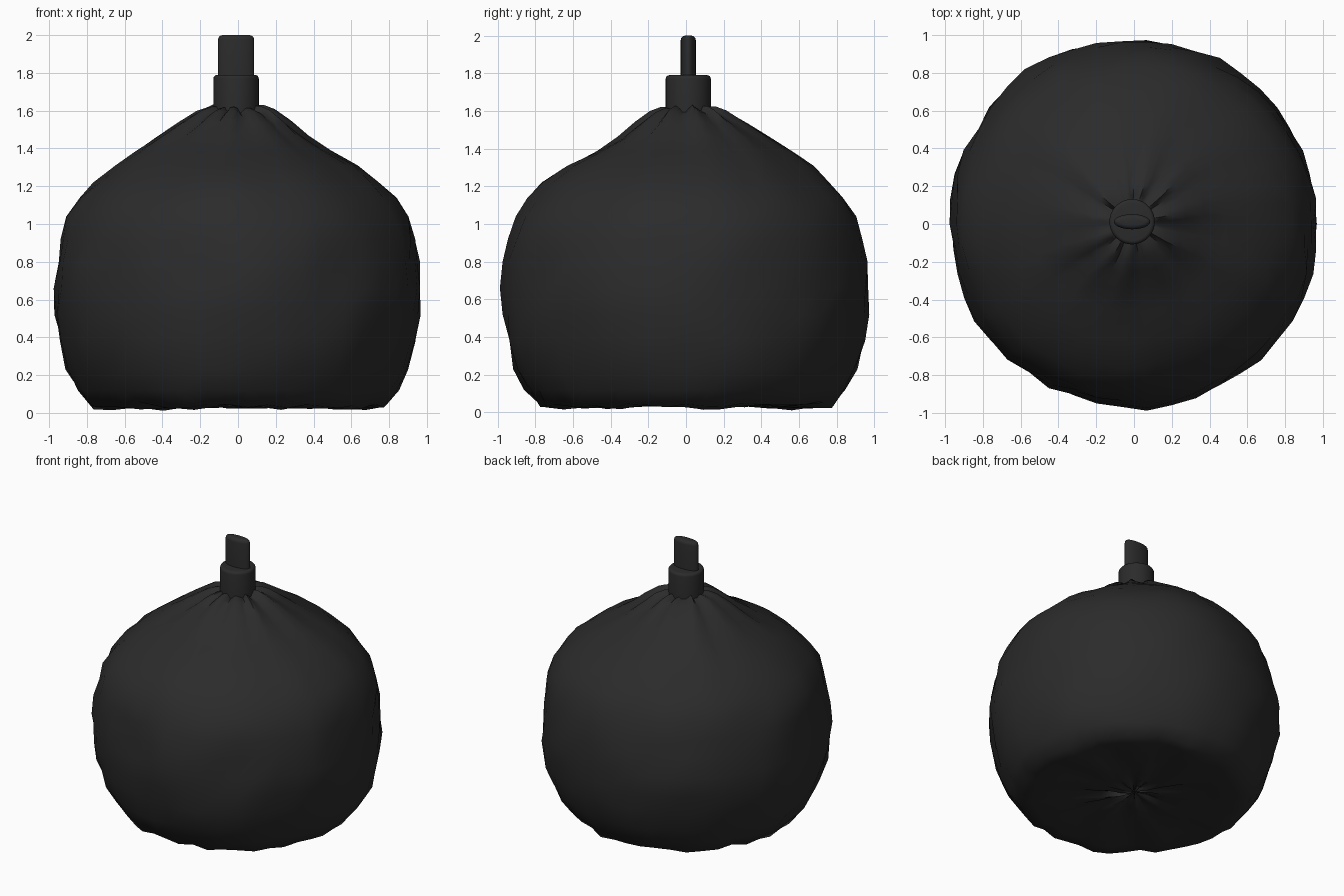
import bpy, bmesh, math
from mathutils import Vector, noise

cube = bpy.data.objects.get("Cube")
if cube:
    bpy.data.objects.remove(cube)

black = bpy.data.materials.new("matte black plastic")
black.use_nodes = True
colour = (0.024, 0.024, 0.024, 1)
black.diffuse_color = colour
bsdf = black.node_tree.nodes["Principled BSDF"]
bsdf.inputs["Base Color"].default_value = colour
bsdf.inputs["Roughness"].default_value = 0.8


def loft(name, rings, point, count, angle):
    """Skin closed rings, where point(ring, angle) gives each position."""
    bm = bmesh.new()
    loops = [[bm.verts.new(point(ring, math.tau * i / count)) for i in range(count)]
             for ring in rings]
    for low, high in zip(loops, loops[1:]):
        for i in range(count):
            j = (i + 1) % count
            bm.faces.new((low[i], low[j], high[j], high[i]))
    bm.faces.new(loops[0])
    bm.faces.new(loops[-1])
    bmesh.ops.recalc_face_normals(bm, faces=bm.faces)
    mesh = bpy.data.meshes.new(name)
    bm.to_mesh(mesh)
    bm.free()
    mesh.materials.append(black)
    obj = bpy.data.objects.new(name, mesh)
    bpy.context.collection.objects.link(obj)
    bpy.ops.object.select_all(action="DESELECT")
    obj.select_set(True)
    bpy.context.view_layer.objects.active = obj
    bpy.ops.object.shade_smooth_by_angle(angle=math.radians(angle))


# Sack outline as radius and height, from the gathered base to the neck
sack_profile = [
    (0.02, 0.07), (0.1, 0.06), (0.22, 0.05), (0.38, 0.042), (0.54, 0.034),
    (0.68, 0.028), (0.78, 0.035), (0.845, 0.12), (0.905, 0.23), (0.944, 0.38),
    (0.968, 0.52), (0.973, 0.66), (0.958, 0.8), (0.936, 0.92), (0.9, 1.04),
    (0.835, 1.14), (0.755, 1.22), (0.645, 1.31), (0.52, 1.385), (0.4, 1.46),
    (0.29, 1.535), (0.2, 1.59), (0.14, 1.61), (0.1, 1.61)]

NECK = Vector((-0.01, 0.012, 0))


def sack_point(ring, a):
    r, z = ring
    direction = Vector((math.cos(a), math.sin(a), 0))
    # Soft dents and smaller crumples over the whole skin
    bump = 0.016 * noise.noise(direction * 2.4 + Vector((0, 0, z * 2.4)))
    bump += 0.026 * noise.noise(direction * 7 + Vector((4, 2, z * 7)))
    # Pleats that fan out from the neck
    pleat = noise.noise(direction * 4.5 + Vector((9, 3, 0))) + 0.5 * math.sin(11 * a)
    top = max(0, (z - 1.2) / 0.41) ** 2
    lift = 0.024 * top * pleat
    # Creases that gather towards the middle of the base
    if z < 0.1 and r < 0.82:
        lift += 0.03 * noise.noise(direction * 6 + Vector((r * 3, 7, 1)))
        lift += 0.009 * math.sin(9 * a + r * 5)
    # The shoulders lean a little backwards and to the right
    lean = math.exp(-((z - 1.45) / 0.14) ** 2) * Vector((-0.03, 0.05, 0))
    radius = r + bump * min(1, r * 1.6) + 0.015 * top * pleat
    centre = NECK * min(1, top) + lean * min(1, r * 2)
    return centre + direction * radius + Vector((0, 0, max(0.0, z + lift)))


loft("sack", sack_profile, sack_point, 46, 60)


# Oval rounded post, used for the tie collar and the flattened tail
def post(name, rx, ry, bottom, top, round_off):
    rings = [(0, bottom)]
    for k in range(5):
        t = math.pi / 2 * k / 4
        rings.append((round_off * (1 - math.cos(t)),
                      top - round_off * (1 - math.sin(t))))

    def point(ring, a):
        inset, z = ring
        return NECK + Vector(((rx - inset) * math.cos(a), (ry - inset) * math.sin(a), z))

    loft(name, rings, point, 40, 50)


post("tie_collar", 0.12, 0.12, 1.58, 1.79, 0.02)
post("gathered_tail", 0.096, 0.04, 1.78, 2.0, 0.025)
